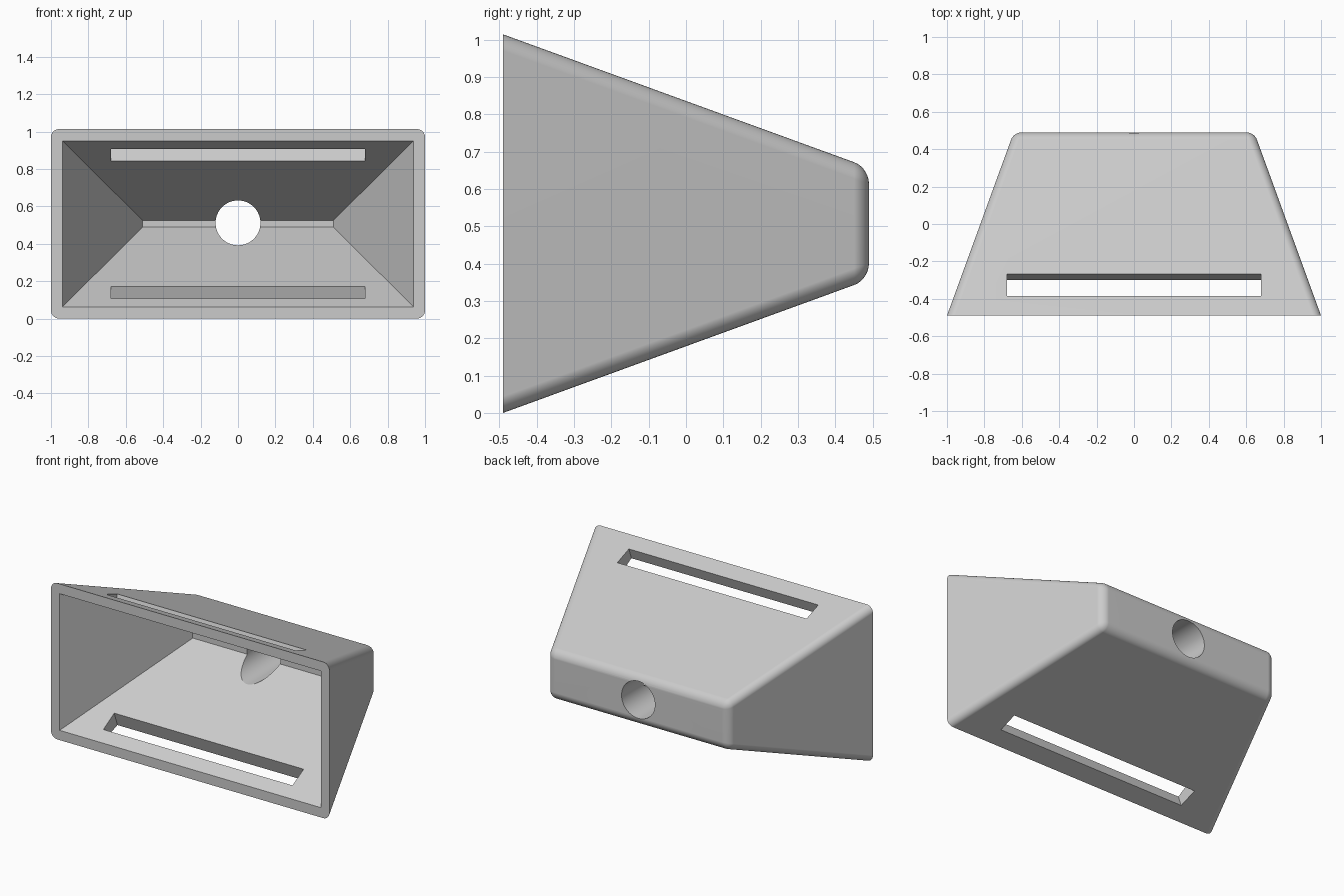
import bpy, bmesh, math
from mathutils import Matrix

default = bpy.data.objects.get("Cube")
if default:
    bpy.data.objects.remove(default, do_unlink=True)

MID = 0.507      # height of the centre line
HALF = 0.49      # half of the depth
TILT = math.radians(20)


def add_object(name, bm):
    bmesh.ops.recalc_face_normals(bm, faces=bm.faces)
    mesh = bpy.data.meshes.new(name)
    bm.to_mesh(mesh)
    bm.free()
    obj = bpy.data.objects.new(name, mesh)
    bpy.context.collection.objects.link(obj)
    return obj


def frustum(front, back):
    """Tapered block along y; each end is (y, half width, half height)."""
    bm = bmesh.new()
    bmesh.ops.create_cube(bm, size=2)
    for v in bm.verts:
        y, hx, hz = front if v.co.y < 0 else back
        v.co = (v.co.x * hx, y, MID + v.co.z * hz)
    return bm


# Tapered housing, rounded everywhere except at the open front rim
bm = frustum((-HALF, 1.0, MID), (HALF, 0.643, 0.15))
edges = [e for e in bm.edges if any(v.co.y > 0 for v in e.verts)]
bmesh.ops.bevel(bm, geom=edges, offset=0.042, offset_type='OFFSET',
                segments=7, profile=0.5, affect='EDGES')
housing = add_object("housing", bm)

# Funnel-shaped cavity, continued a little beyond the front
cutters = [add_object("cavity_cutter",
                      frustum((-0.59, 0.995, 0.5), (0.264, 0.51, 0.018)))]

# Round cable hole through the back wall
bm = bmesh.new()
bmesh.ops.create_cone(bm, cap_ends=True, segments=64, radius1=0.12, radius2=0.12,
                      depth=1.0, matrix=Matrix.Translation((0, 0.5, MID + 0.005))
                      @ Matrix.Rotation(math.pi / 2, 4, 'X'))
cutters.append(add_object("hole_cutter", bm))

# Long slots cut square to the top and bottom walls
for side in (1, -1):
    bm = bmesh.new()
    bmesh.ops.create_cube(bm, size=1, matrix=Matrix.Translation((0, -0.326, MID + side * 0.447))
                          @ Matrix.Rotation(-side * TILT, 4, 'X')
                          @ Matrix.Diagonal((1.36, 0.127, 0.3, 1)))
    cutters.append(add_object("slot_cutter", bm))

# Cut the openings and discard the cutters
bpy.ops.object.select_all(action='DESELECT')
bpy.context.view_layer.objects.active = housing
housing.select_set(True)
for cutter in cutters:
    cutter.hide_render = True
    cut = housing.modifiers.new("cut", 'BOOLEAN')
    cut.operation = 'DIFFERENCE'
    cut.solver = 'EXACT'
    cut.object = cutter
    bpy.ops.object.modifier_apply(modifier=cut.name)
    bpy.data.objects.remove(cutter, do_unlink=True)

# Smooth rounded edges, flat walls
bpy.ops.object.shade_smooth_by_angle(angle=math.radians(25))
weighted = housing.modifiers.new("flat_walls", 'WEIGHTED_NORMAL')
weighted.keep_sharp = True

# Single grey colour
GREY = (0.6, 0.6, 0.6, 1)
grey = bpy.data.materials.new("light_grey")
grey.use_nodes = True
grey.diffuse_color = GREY
grey.node_tree.nodes["Principled BSDF"].inputs["Base Color"].default_value = GREY
housing.data.materials.clear()
housing.data.materials.append(grey)
